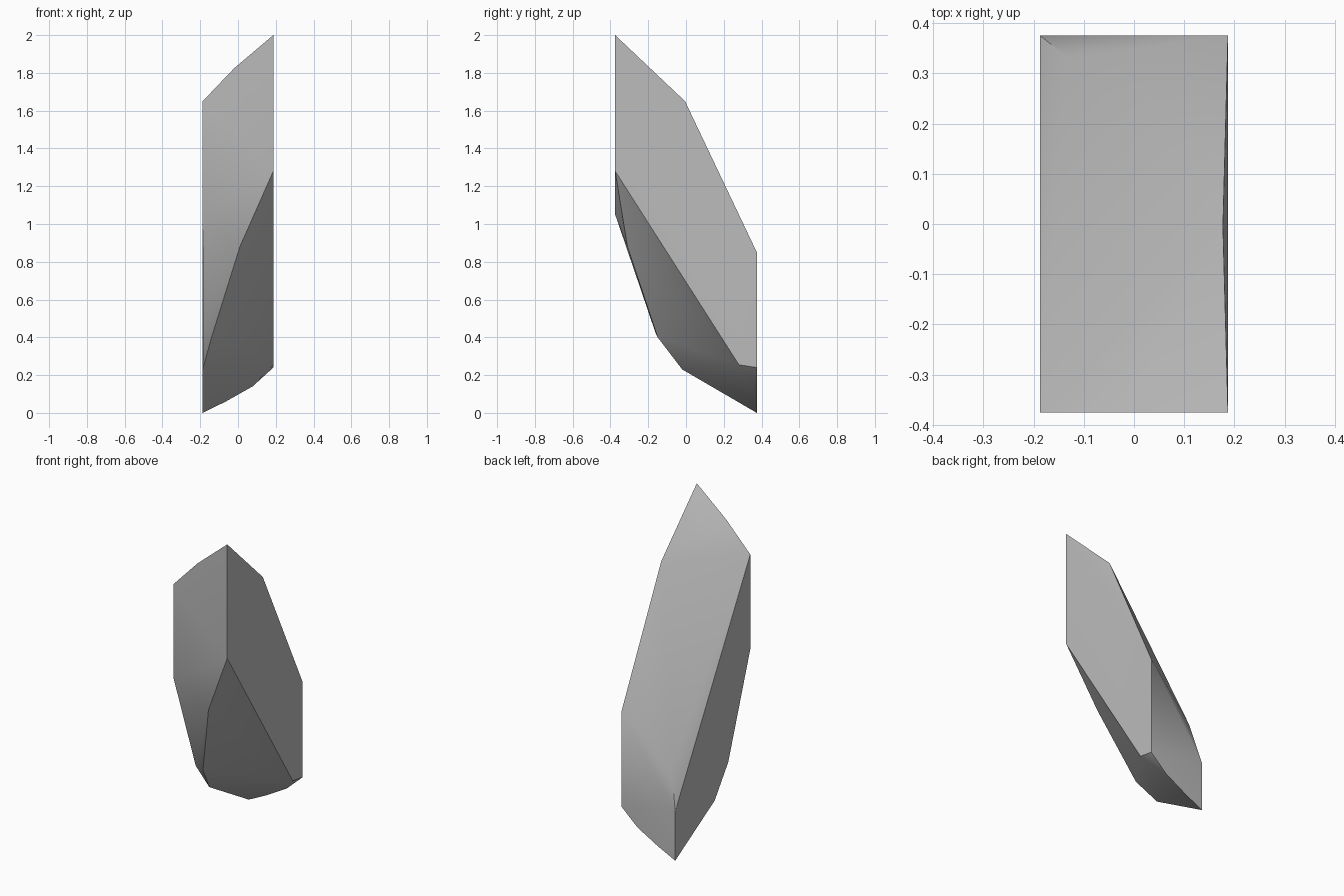
import bpy, bmesh

cube = bpy.data.objects.get("Cube")
if cube:
    bpy.data.objects.remove(cube)

W, D = 0.187, 0.375  # half width and half depth of the block

# Plain grey stone
stone = bpy.data.materials.new("grey_stone")
stone.use_nodes = True
grey = (0.5, 0.5, 0.5, 1)
stone.diffuse_color = grey
stone.node_tree.nodes["Principled BSDF"].inputs["Base Color"].default_value = grey

# Corners of the cut block, grouped by region
front = [(W, -D, 2), (-0.02, -D, 1.825), (-W, -D, 1.65), (-W, -D, 1.05), (W, -D, 1.28)]
back = [(W, D, 0.85), (-W, D, 0.31), (-W, D, 0), (-0.065, D, 0.06), (0.077, D, 0.14), (W, D, 0.24)]
slope = [(0.177, -0.005, 1.65), (-0.13, 0.33, 0.56)]
underside = [(0.01, -0.31, 0.88), (-0.14, -0.15, 0.4), (-0.184, -0.16, 0.42),
             (-W, -0.02, 0.23), (W, 0.28, 0.255)]

# Wrap the corners in a convex faceted shell
bm = bmesh.new()
for co in front + back + slope + underside:
    bm.verts.new(co)
hull = bmesh.ops.convex_hull(bm, input=bm.verts[:])
loose = [v for v in bm.verts if not v.link_faces]
bmesh.ops.delete(bm, geom=loose, context='VERTS')
bmesh.ops.dissolve_limit(bm, angle_limit=0.01, verts=bm.verts[:], edges=bm.edges[:])
bmesh.ops.recalc_face_normals(bm, faces=bm.faces[:])
mesh = bpy.data.meshes.new("stone_shard")
bm.to_mesh(mesh)
bm.free()
mesh.materials.append(stone)

shard = bpy.data.objects.new("stone_shard", mesh)
bpy.context.collection.objects.link(shard)
bpy.ops.object.select_all(action='DESELECT')
shard.select_set(True)
bpy.context.view_layer.objects.active = shard
bpy.ops.object.shade_smooth_by_angle(angle=0.52)
